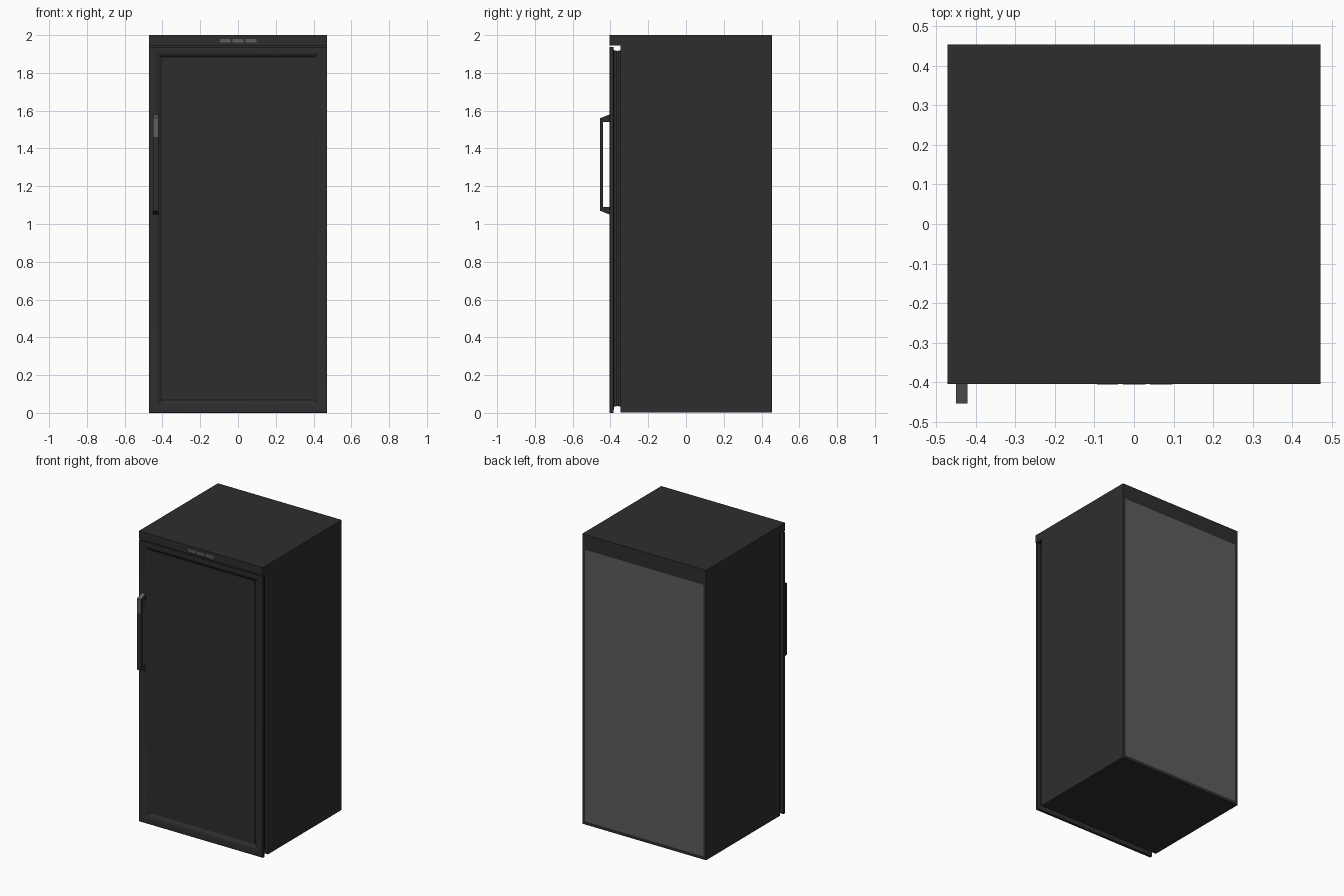
import bpy, bmesh

if "Cube" in bpy.data.objects:
    bpy.data.objects.remove(bpy.data.objects["Cube"])

def material(name, v):
    m = bpy.data.materials.new(name)
    m.diffuse_color = (v, v, v, 1)
    m.use_nodes = True
    m.node_tree.nodes["Principled BSDF"].inputs["Base Color"].default_value = m.diffuse_color
    return m

DARK = material("charcoal", 0.027)
GREY = material("mid grey", 0.11)

def finish(name, bm, mats):
    bmesh.ops.recalc_face_normals(bm, faces=bm.faces)
    me = bpy.data.meshes.new(name)
    bm.to_mesh(me)
    bm.free()
    for m in mats:
        me.materials.append(m)
    ob = bpy.data.objects.new(name, me)
    bpy.context.collection.objects.link(ob)
    return ob

def extrude_profile(name, pts, x0, x1, mats=(DARK,), rule=None):
    """Extrude a (y, z) outline along x; rule picks material per face."""
    bm = bmesh.new()
    f = bm.faces.new([bm.verts.new((x0, y, z)) for y, z in pts])
    r = bmesh.ops.extrude_face_region(bm, geom=[f])
    for v in r["geom"]:
        if isinstance(v, bmesh.types.BMVert):
            v.co.x = x1
    bmesh.ops.recalc_face_normals(bm, faces=bm.faces)
    if rule:
        rule(bm)
    return finish(name, bm, mats)

def box(name, x0, x1, y0, y1, z0, z1, mat=DARK):
    return extrude_profile(name, [(y0, z0), (y1, z0), (y1, z1), (y0, z1)], x0, x1, (mat,))

W = 0.472
BACK, FRONT, BODY = 0.455, -0.405, -0.348

# cabinet with overhanging header, back framed around a grey panel
def paint_back(bm):
    back = [f for f in bm.faces if f.normal.y > 0.9]
    bmesh.ops.inset_region(bm, faces=back, thickness=0.03)
    for v in back[0].verts:
        if v.co.z > 1:
            v.co.z = 1.895
    back[0].material_index = 1

extrude_profile("cabinet", [(BODY, 0.003), (BACK, 0.003), (BACK, 2), (FRONT, 2),
                            (FRONT, 1.945), (BODY, 1.945)], -W, W, (DARK, GREY), paint_back)

# door: nested rectangles (inset, y) from back edge round the frame to the panel
rings = [(0.02, -0.382), (0, -0.385), (0, -0.403), (0.002, FRONT), (0.02, FRONT),
         (0.040, -0.402), (0.055, -0.395), (0.065, -0.385), (0.071, -0.382), (0.072, -0.386)]
bm = bmesh.new()
loops = []
for d, y in rings:
    loops.append([bm.verts.new((x, y, z)) for x, z in
                  ((-W + d, d), (W - d, d), (W - d, 1.938 - d * 0.8), (-W + d, 1.938 - d * 0.8))])
for a, b in zip(loops, loops[1:]):
    for i in range(4):
        j = (i + 1) % 4
        bm.faces.new((a[i], a[j], b[j], b[i]))
bm.faces.new(loops[0])
bm.faces.new(loops[-1])
door = finish("door", bm, [DARK])
bpy.context.view_layer.objects.active = door
door.select_set(True)
bpy.ops.object.shade_smooth_by_angle(angle=0.6)

# door liner and gasket behind the frame
box("door_liner", -0.452, 0.452, -0.383, -0.368, 0.035, 1.918)
box("door_gasket_core", -0.44, 0.44, -0.368, -0.358, 0.037, 1.916)
box("door_gasket", -0.455, 0.455, -0.358, BODY, 0.035, 1.918)

# handle: bracket outline, upper front painted grey
def paint_handle(bm):
    bmesh.ops.bisect_plane(bm, geom=bm.verts[:] + bm.edges[:] + bm.faces[:],
                           plane_co=(0, 0, 1.46), plane_no=(0, 0, 1))
    for f in bm.faces:
        c = f.calc_center_median()
        outer = c.y < -0.45 or c.z > 1.56
        if outer and c.z > 1.46 and abs(f.normal.x) < 0.5:
            f.material_index = 1

extrude_profile("door_handle", [(-0.404, 1.58), (-0.455, 1.56), (-0.455, 1.07), (-0.404, 1.05),
                                (-0.404, 1.09), (-0.439, 1.09), (-0.439, 1.54), (-0.404, 1.54)],
                -0.451, -0.421, (DARK, GREY), paint_handle)

# display segments on the header
for i, (a, b) in enumerate(((-0.094, -0.040), (-0.028, 0.029), (0.040, 0.097))):
    box(f"display_segment_{i + 1}", a, b, FRONT - 0.001, FRONT + 0.004, 1.960, 1.980, GREY)
